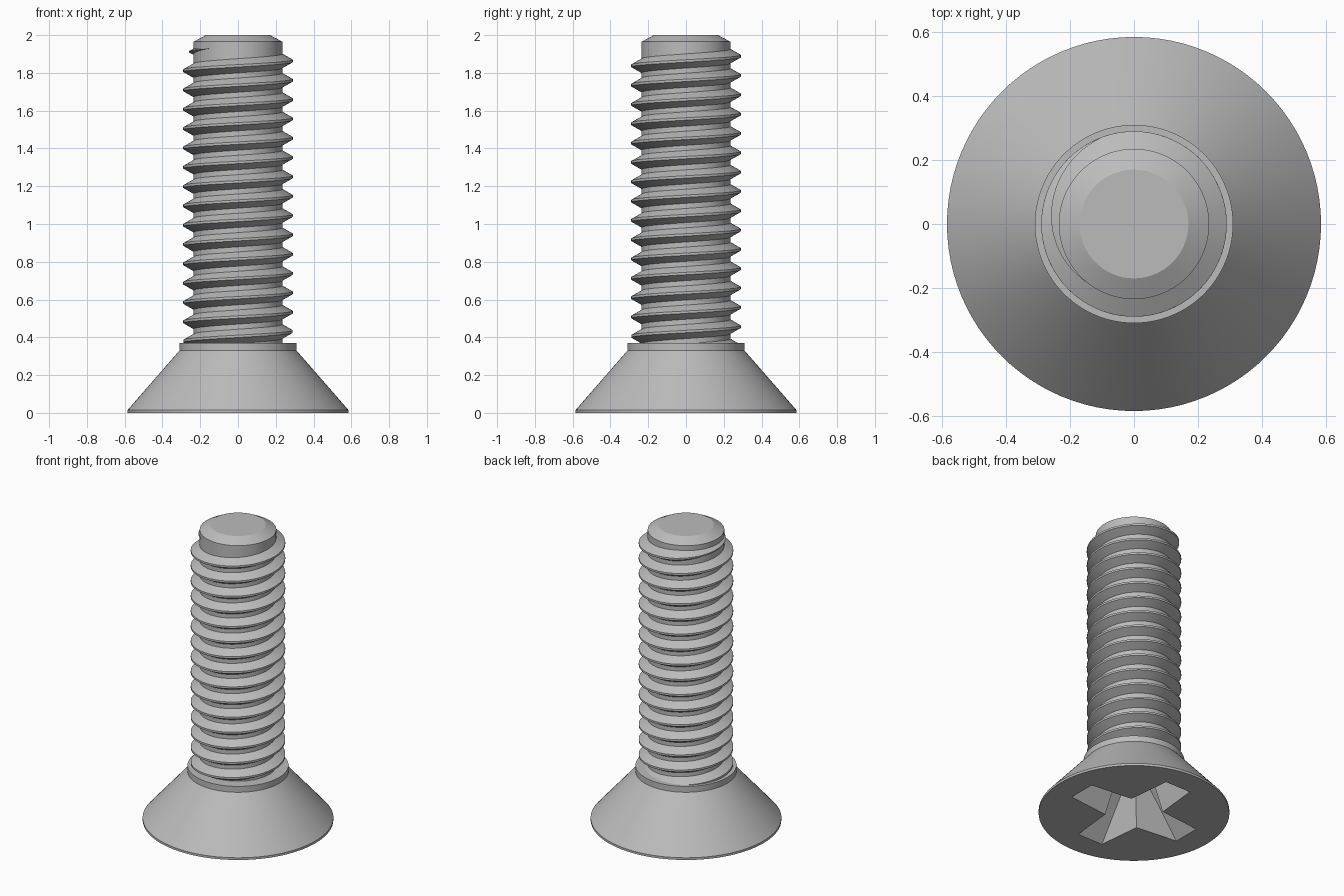
import bpy, bmesh, math

if "Cube" in bpy.data.objects:
    bpy.data.objects.remove(bpy.data.objects["Cube"])

SIDES = 96
CORE, CREST, PITCH = 0.235, 0.29, 0.1023

steel = bpy.data.materials.new("plain steel")
steel.use_nodes = True
steel.diffuse_color = (0.5, 0.5, 0.5, 1)
steel.node_tree.nodes["Principled BSDF"].inputs["Base Color"].default_value = (0.5, 0.5, 0.5, 1)


def make_object(name, verts, faces):
    bm = bmesh.new()
    points = [bm.verts.new(v) for v in verts]
    for f in faces:
        bm.faces.new([points[i] for i in f])
    bmesh.ops.recalc_face_normals(bm, faces=bm.faces)
    mesh = bpy.data.meshes.new(name)
    bm.to_mesh(mesh)
    bm.free()
    mesh.materials.append(steel)
    obj = bpy.data.objects.new(name, mesh)
    bpy.context.collection.objects.link(obj)
    return obj


def loft(name, rings):
    """Skin a stack of equal rings and close both ends."""
    n = len(rings[0])
    faces = [(k * n + i, k * n + (i + 1) % n, (k + 1) * n + (i + 1) % n, (k + 1) * n + i)
             for k in range(len(rings) - 1) for i in range(n)]
    faces.append(tuple(range(n)))
    faces.append(tuple((len(rings) - 1) * n + i for i in range(n)))
    return make_object(name, [v for ring in rings for v in ring], faces)


def turned(name, profile):
    angles = [math.tau * i / SIDES for i in range(SIDES)]
    return loft(name, [[(r * math.cos(a), r * math.sin(a), z) for a in angles]
                       for r, z in profile])


def activate(obj):
    bpy.ops.object.select_all(action="DESELECT")
    obj.select_set(True)
    bpy.context.view_layer.objects.active = obj


def cross_ring(tip, half_width, inner, z):
    """Outline of a four-armed cross with flared arms."""
    ring = []
    for k in range(4):
        c, s = round(math.cos(k * math.pi / 2)), round(math.sin(k * math.pi / 2))
        for x, y in ((tip, -half_width), (tip, half_width), (inner, inner)):
            ring.append((x * c - y * s, x * s + y * c, z))
    return ring


# Countersunk head with collar
head = turned("countersunk_head", [(0.585, 0), (0.585, 0.015), (0.31, 0.33), (0.31, 0.37)])

# Tapered cross recess in the underside; the first ring clears the face
cutter = loft("recess_cutter", [cross_ring(0.428, 0.096, 0.127, -0.01),
                                cross_ring(0.16, 0.06, 0.07, 0.29)])
cutter.hide_render = True
cut = head.modifiers.new("cross_recess", "BOOLEAN")
cut.operation, cut.solver, cut.object = "DIFFERENCE", "EXACT", cutter
activate(head)
bpy.ops.object.modifier_apply(modifier=cut.name)
bpy.data.objects.remove(cutter)

# Shank with chamfered end
shank = turned("shank", [(CORE, 0.34), (CORE, 1.965), (0.17, 2.0)])

# Right-handed helical thread that fades out near the end
STEP = math.tau / 72
start = math.pi - 14.8 * math.tau
fade_start, fade_end = math.radians(470), math.radians(590)
steps = round((fade_end - start) / STEP)
rings = []
for i in range(steps + 1):
    a = start + (fade_end - start) * i / steps
    z = 1.812 + PITCH * (a - math.pi) / math.tau
    fade = min(1, max(0.03, (fade_end - a) / (fade_end - fade_start)))
    crest = CORE + (CREST - CORE) * fade
    base, flat = PITCH * 0.39 * fade, PITCH * 0.0625 * fade
    section = [(CORE - 0.004, -base), (crest, -flat), (crest, flat), (CORE - 0.004, base)]
    rings.append([(r * math.cos(a), r * math.sin(a), z + dz) for r, dz in section])
thread = loft("thread", rings)

# Smooth the turned surfaces, keep the edges crisp
for part in (head, shank, thread):
    activate(part)
    bpy.ops.object.shade_smooth_by_angle(angle=math.radians(25))
